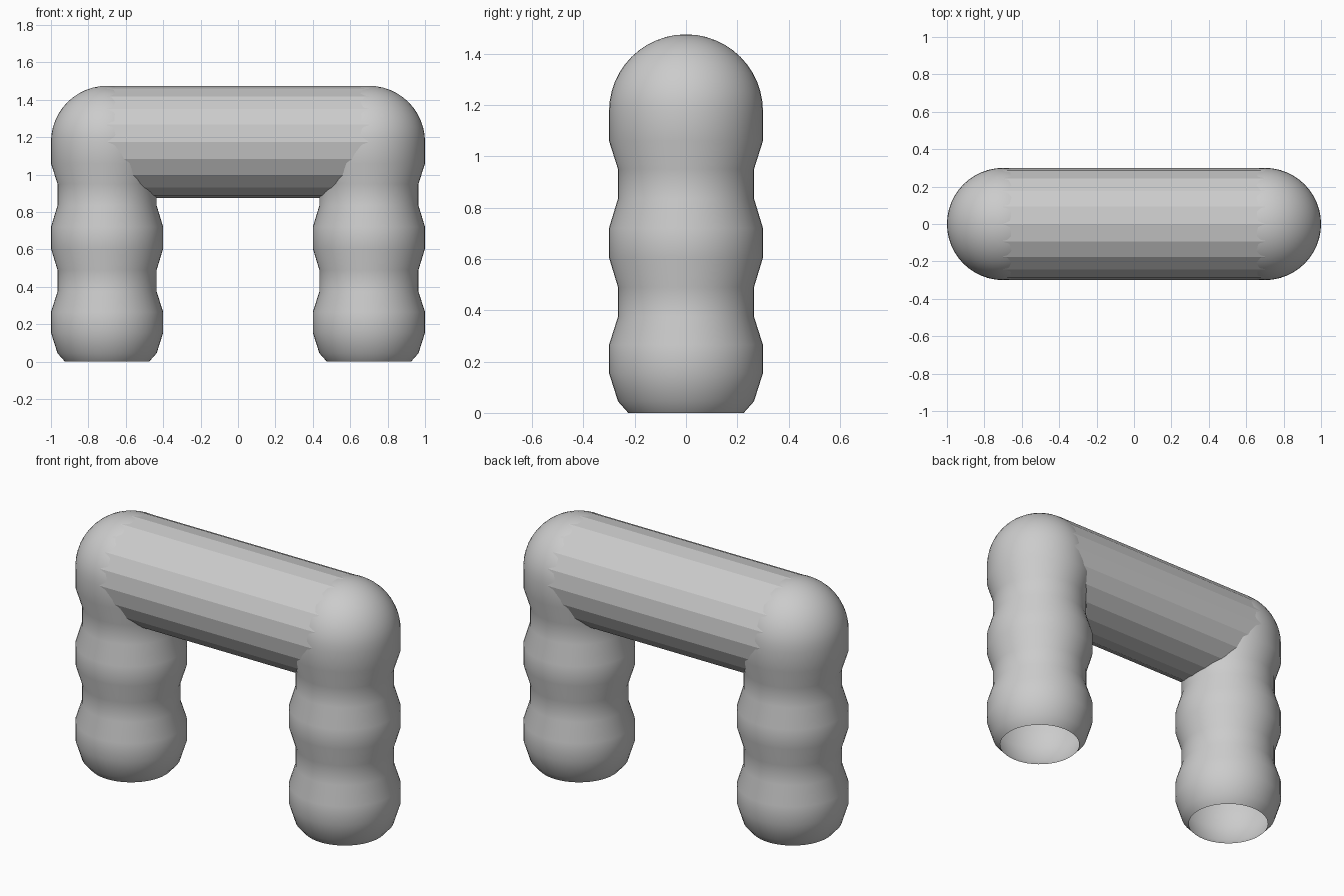
import bpy, bmesh, math
from mathutils import Matrix, Vector

cube = bpy.data.objects.get("Cube")
if cube:
    bpy.data.objects.remove(cube)

RADIUS, NECK, AXIS_Z, LEG_X = 0.30, 0.265, 1.175, 0.70

grey = bpy.data.materials.new("plain grey")
grey.use_nodes = True
color = (0.6, 0.6, 0.6, 1)
grey.diffuse_color = color
grey.node_tree.nodes["Principled BSDF"].inputs["Base Color"].default_value = color


def add_object(name, bm):
    mesh = bpy.data.meshes.new(name)
    bmesh.ops.recalc_face_normals(bm, faces=bm.faces)
    bm.to_mesh(mesh)
    bm.free()
    mesh.materials.append(grey)
    obj = bpy.data.objects.new(name, mesh)
    bpy.context.collection.objects.link(obj)
    return obj


# Leg profile: open foot, two bulges, a shoulder and a round cap
profile = [(0.225, 0), (NECK, 0.045), (RADIUS, 0.155), (RADIUS, 0.265),
           (NECK, 0.375), (NECK, 0.49), (RADIUS, 0.605), (RADIUS, 0.72),
           (NECK, 0.835), (NECK, 0.95), (RADIUS, 1.06)]
CAP_STEPS = 12
for i in range(CAP_STEPS + 1):
    a = i / CAP_STEPS * math.pi / 2
    profile.append((RADIUS * math.cos(a), AXIS_Z + RADIUS * math.sin(a)))


def build_leg(name, x):
    bm = bmesh.new()
    verts = [bm.verts.new((r, 0, z)) for r, z in profile]
    edges = [bm.edges.new(pair) for pair in zip(verts, verts[1:])]
    bmesh.ops.spin(bm, geom=verts + edges, axis=(0, 0, 1), cent=(0, 0, 0),
                   angle=math.tau, steps=48)
    bmesh.ops.remove_doubles(bm, verts=bm.verts, dist=0.0005)
    bmesh.ops.translate(bm, verts=bm.verts, vec=Vector((x, 0, 0)))
    for face in bm.faces:
        face.smooth = True
    return add_object(name, bm)


build_leg("left_leg", LEG_X)
build_leg("right_leg", -LEG_X)

# Faceted crossbar running between the leg caps
bm = bmesh.new()
bmesh.ops.create_cone(bm, cap_ends=False, segments=20, radius1=RADIUS,
                      radius2=RADIUS, depth=2 * LEG_X)
bmesh.ops.transform(bm, verts=bm.verts, matrix=Matrix.Translation((0, 0, AXIS_Z))
                    @ Matrix.Rotation(math.pi / 2, 4, 'Y'))
add_object("crossbar", bm)
